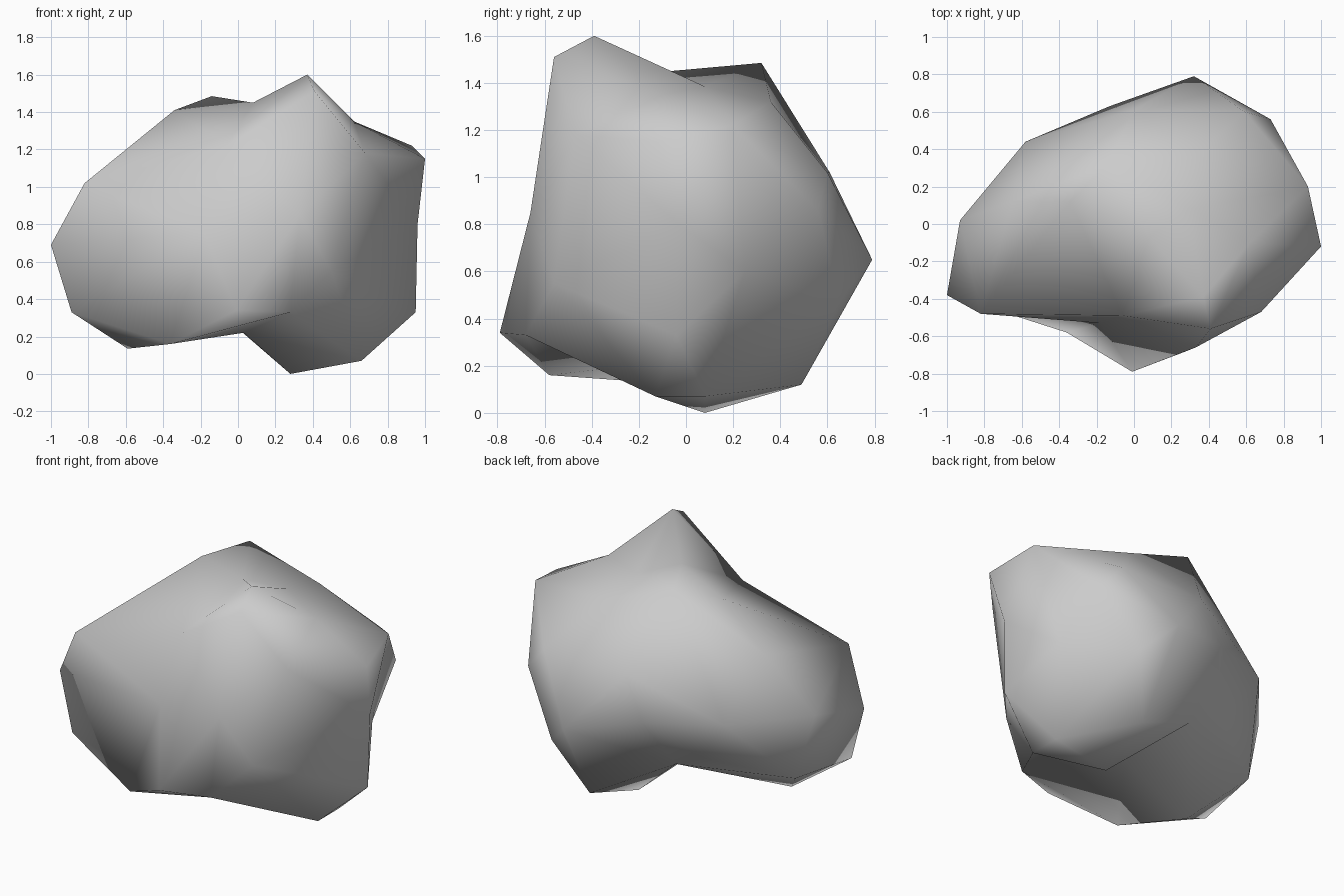
import bpy
import bmesh
from mathutils import Vector

cube = bpy.data.objects.get("Cube")
if cube:
    bpy.data.objects.remove(cube, do_unlink=True)

CENTRE = Vector((0, 0, 0.75))

# Landmark corners of the boulder, grouped by region
crest = [(.37, -.39, 1.6), (.41, -.56, 1.51), (.08, -.07, 1.45),
         (.62, -.1, 1.35), (.3, .08, 1.385), (-.06, -.49, 1.22)]
rear_peak = [(-.14, .32, 1.485), (-.34, .12, 1.41), (.33, .36, 1.32), (0, .61, 1.02)]
left_flank = [(1, -.12, 1.15), (.93, .2, 1.22), (.96, -.03, .8), (.95, -.04, .33),
              (.73, .56, .86), (.59, .6, 1.02), (.68, -.47, 1.18), (.5, -.56, .55),
              (.78, .25, .6)]
right_lobe = [(-1, -.38, .69), (-.89, -.41, .33), (-.82, -.48, 1.02), (-.93, .02, .78),
              (-.65, .12, 1.13), (-.59, -.23, .135), (-.82, .06, .36)]
back = [(.32, .79, .65), (-.58, .44, .78), (-.13, .63, .75), (-.35, .35, .48), (.5, .65, .48)]
front_lip = [(-.36, -.58, .16), (-.01, -.79, .34), (.28, -.68, .33),
             (.33, -.66, .85), (-.18, -.53, .75)]
foot = [(.28, .08, 0), (.66, -.13, .07), (.66, .08, .07), (.34, .49, .12),
        (.03, -.05, .22), (-.16, .33, .38)]


def stone_material(name, value):
    mat = bpy.data.materials.new(name)
    mat.use_nodes = True
    colour = (value, value, value, 1)
    mat.diffuse_color = colour
    mat.node_tree.nodes["Principled BSDF"].inputs["Base Color"].default_value = colour
    return mat


def wrap_skin(name, corners, mat):
    """Skin the corners on a sphere of directions, then push each one out to its place."""
    bm = bmesh.new()
    targets = [Vector(c) for c in corners]
    verts = [bm.verts.new((t - CENTRE).normalized()) for t in targets]
    bmesh.ops.convex_hull(bm, input=verts)
    for vert, target in zip(verts, targets):
        vert.co = target
    bmesh.ops.recalc_face_normals(bm, faces=bm.faces)
    for face in bm.faces:
        face.smooth = True
    mesh = bpy.data.meshes.new(name)
    bm.to_mesh(mesh)
    bm.free()
    mesh.materials.append(mat)
    obj = bpy.data.objects.new(name, mesh)
    bpy.context.collection.objects.link(obj)
    return obj


# One closed, smooth-shaded boulder
wrap_skin("boulder", crest + rear_peak + left_flank + right_lobe + back + front_lip + foot,
          stone_material("grey stone", 0.6))
